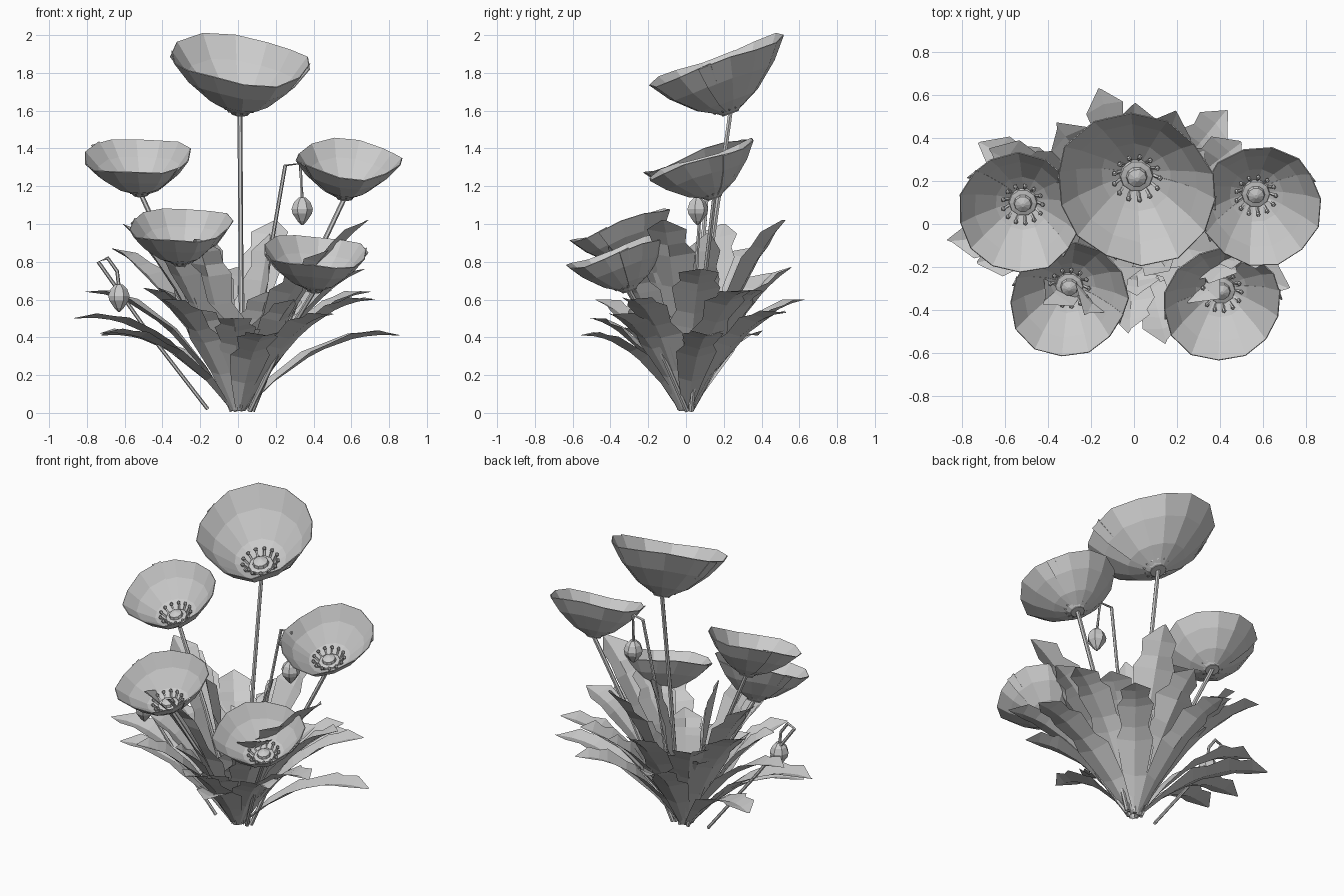
import bpy
import random
from math import cos, sin, pi, radians
from mathutils import Vector

random.seed(4)
if "Cube" in bpy.data.objects:
    bpy.data.objects.remove(bpy.data.objects["Cube"])

grey = bpy.data.materials.new("plain grey")
grey.use_nodes = True
grey.diffuse_color = (0.6, 0.6, 0.6, 1)
grey.node_tree.nodes["Principled BSDF"].inputs["Base Color"].default_value = (0.6, 0.6, 0.6, 1)


class Part:
    """Collects lofted strips and turns them into one object."""

    def __init__(self):
        self.verts, self.faces = [], []

    def loft(self, rings, closed=True, caps=False):
        start, n = len(self.verts), len(rings[0])
        for ring in rings:
            self.verts += [tuple(p) for p in ring]
        for r in range(len(rings) - 1):
            a = start + r * n
            for i in range(n if closed else n - 1):
                j = (i + 1) % n
                self.faces.append((a + i, a + j, a + n + j, a + n + i))
        if caps:
            end = start + (len(rings) - 1) * n
            self.faces.append(tuple(range(start + n - 1, start - 1, -1)))
            self.faces.append(tuple(range(end, end + n)))

    def build(self, name):
        mesh = bpy.data.meshes.new(name)
        mesh.from_pydata(self.verts, [], self.faces)
        mesh.materials.append(grey)
        obj = bpy.data.objects.new(name, mesh)
        bpy.context.scene.collection.objects.link(obj)
        return obj


def circle(centre, axis, radius, sides):
    q = Vector((0, 0, 1)).rotation_difference(axis)
    return [centre + q @ Vector((radius * cos(2 * pi * i / sides), radius * sin(2 * pi * i / sides), 0))
            for i in range(sides)]


def turned(part, base, axis, profile, sides):
    """Profile of (radius, height) pairs turned around an axis."""
    axis = axis.normalized()
    part.loft([circle(base + axis * h, axis, r, sides) for r, h in profile], caps=True)


def tube(part, points, radius, sides=6):
    pts = [Vector(p) for p in points]
    rings = []
    for i, p in enumerate(pts):
        axis = (pts[min(i + 1, len(pts) - 1)] - pts[max(i - 1, 0)]).normalized()
        rings.append(circle(p, axis, radius, sides))
    part.loft(rings, caps=True)


CUP = [(0.12, 0), (0.45, 0.23), (0.78, 0.62), (1, 1)]


def flower(name, base, rim, rx, ry, tilt, spin, skew):
    base, rim = Vector(base), Vector(rim)
    axis = Vector((-tilt[0], -tilt[1], 1)).normalized()
    phase = random.uniform(0, 2 * pi)
    # two overlapping cupped petals with a wavy rim, the second slightly inside the first
    for k, scale in enumerate((1.0, 0.985)):
        petal, rings, steps = Part(), [], 7
        for rad, h in CUP:
            ring = []
            for i in range(steps + 1):
                a = radians(spin + 180 * k - 95 + 190 * i / steps)
                dz = 0.015 * sin(3 * a + phase) * h
                r = rad * scale * (1.01 + skew * sin(2 * a) + 0.015 * sin(5 * a + phase) * h)
                dx, dy = rx * r * cos(a), ry * r * sin(a)
                ring.append(base.lerp(rim, h) + Vector(
                    (dx, dy, tilt[0] * dx + tilt[1] * dy + dz + 0.004 * k)))
            rings.append(ring)
        petal.loft(rings, closed=False)
        obj = petal.build(f"{name}_petal_{k + 1}")
        thick = obj.modifiers.new("thickness", "SOLIDIFY")
        thick.thickness = 0.005
    # receptacle, seed pod and ring of stamens
    s = 0.4 + 1.6 * rx
    centre = Part()
    turned(centre, base - axis * 0.005, axis, [(0.05 * s, 0), (0.05 * s, 0.02)], 10)
    turned(centre, base, axis, [(0.05 * s, 0), (0.08 * s, 0.025 * s), (0.075 * s, 0.04 * s),
                                (0.05 * s, 0.045 * s), (0.045 * s, 0.065 * s), (0.01 * s, 0.08 * s)], 10)
    inner = circle(base + axis * 0.02, axis, 0.075 * s, 13)
    outer = circle(base + axis * 0.065 * s, axis, 0.108 * s, 13)
    for p, q in zip(inner, outer):
        tube(centre, (p, q), 0.008 * s, 4)
        turned(centre, q, axis, [(0.01 * s, -0.008), (0.013 * s, 0.004), (0.006 * s, 0.015)], 5)
    centre.build(f"{name}_centre")


# flower heads: base, rim centre, radii, slope of the rim, turn of the petals, skew
FLOWERS = {
    "top_flower": ((0.01, 0.235, 1.59), (0.01, 0.16, 1.865), 0.37, 0.355, (-0.06, 0.37), 80, -0.05),
    "right_flower": ((-0.515, 0.11, 1.16), (-0.535, 0.05, 1.355), 0.285, 0.28, (0.05, 0.36), 50, -0.02),
    "left_flower": ((0.565, 0.15, 1.14), (0.59, 0.08, 1.34), 0.285, 0.28, (-0.05, 0.36), 120, 0),
    "front_right_flower": ((-0.3, -0.28, 0.79), (-0.305, -0.355, 0.99), 0.275, 0.265, (0.03, 0.36), 70, 0.04),
    "front_left_flower": ((0.405, -0.3, 0.65), (0.41, -0.375, 0.85), 0.275, 0.265, (-0.07, 0.34), 100, 0.03),
}
stems = Part()
for name, spec in FLOWERS.items():
    flower(name, *spec)
    top = Vector(spec[0])
    foot = Vector((0.02 + 0.1 * top.x, 0.02 + 0.05 * top.y, 0.01))
    bend = foot.lerp(top, 0.55) + Vector((-0.02 * top.x, -0.02 * top.y, 0.02))
    tube(stems, (foot, bend, top), 0.013)
stems.build("flower_stems")

# nodding buds on crooked stems
BUDS = {
    "left_bud": [(0.06, 0.02, 0.01), (0.17, 0.06, 0.85), (0.25, 0.09, 1.31), (0.33, 0.08, 1.32), (0.34, 0.06, 1.12)],
    "right_bud": [(-0.16, 0, 0.02), (-0.5, -0.04, 0.46), (-0.74, -0.07, 0.8), (-0.69, -0.07, 0.82),
                  (-0.64, -0.07, 0.75), (-0.63, -0.07, 0.66)],
}
for name, path in BUDS.items():
    bud = Part()
    tube(bud, path, 0.01)
    turned(bud, Vector(path[-1]) + Vector((0, 0, 0.02)), Vector((0, 0, -1)),
           [(0.02, 0), (0.045, 0.025), (0.058, 0.06), (0.053, 0.085), (0.025, 0.125), (0.005, 0.145)], 7)
    bud.build(name)

# leaves: (position along the leaf, half width share) gives lobed edges
OUTLINE = [(0, 0.2), (0.2, 0.65), (0.42, 1), (0.52, 0.72), (0.7, 1), (0.78, 0.7), (0.88, 0.82), (1, 0.06)]


def leaf(part, tip, width):
    tip = Vector(tip)
    flat = Vector((tip.x, tip.y, 0))
    out = flat.normalized()
    side = Vector((-out.y, out.x, 0))
    droop = min(1.2, 0.75 * flat.length / tip.z)
    rings = []
    for t, w in OUTLINE:
        rise = t + droop * t * (1 - t)
        spine = out * 0.03 + (flat - out * 0.03) * t + Vector((0, 0, 0.01 + (tip.z - 0.01) * rise))
        lift = (Vector((0, 0, 1)) * flat.length - out * tip.z).normalized() * width * w * 0.3
        edge = side * width * w
        wave = out * random.uniform(-0.015, 0.015)
        rings.append([spine - edge + lift + wave, spine, spine + edge + lift - wave])
    part.loft(rings, closed=False)


LOW = [(0.85, 0.13, 0.41), (0.72, -0.3, 0.6), (0.7, 0.3, 0.64), (-0.86, -0.08, 0.5), (-0.8, 0.14, 0.64),
       (-0.73, -0.18, 0.42), (-0.72, 0.38, 0.41), (0.15, -0.55, 0.41), (-0.02, -0.5, 0.5), (-0.16, 0.63, 0.6),
       (-0.4, -0.48, 0.6), (0.5, -0.4, 0.52), (0.43, 0.53, 0.53)]
HIGH = [(0.69, -0.12, 1.02), (0.2, 0.52, 1.02), (0.17, 0.12, 0.95), (-0.36, 0.46, 0.74), (-0.67, 0.34, 0.87),
        (-0.61, 0.2, 1.0), (0, 0.56, 0.77), (-0.17, -0.1, 0.95), (-0.22, -0.42, 0.92), (0.48, -0.22, 0.86),
        (0.67, 0.08, 0.76), (-0.42, -0.36, 0.9), (0.39, -0.35, 0.78), (0.5, 0.38, 0.65)]
INNER = [(0.16, -0.22, 0.64), (-0.5, -0.2, 0.66), (0.24, 0.12, 0.66), (-0.24, -0.3, 0.55), (0.3, -0.26, 0.6),
         (-0.3, 0.3, 0.6), (0.32, 0.35, 0.6), (0.02, 0.36, 0.6), (-0.42, 0.02, 0.66), (0.02, -0.33, 0.45)]
for name, tips, width in (("low_leaves", LOW, 0.11), ("upright_leaves", HIGH, 0.13), ("inner_leaves", INNER, 0.125)):
    leaves = Part()
    for tip in tips:
        leaf(leaves, tip, width)
    leaves.build(name)
